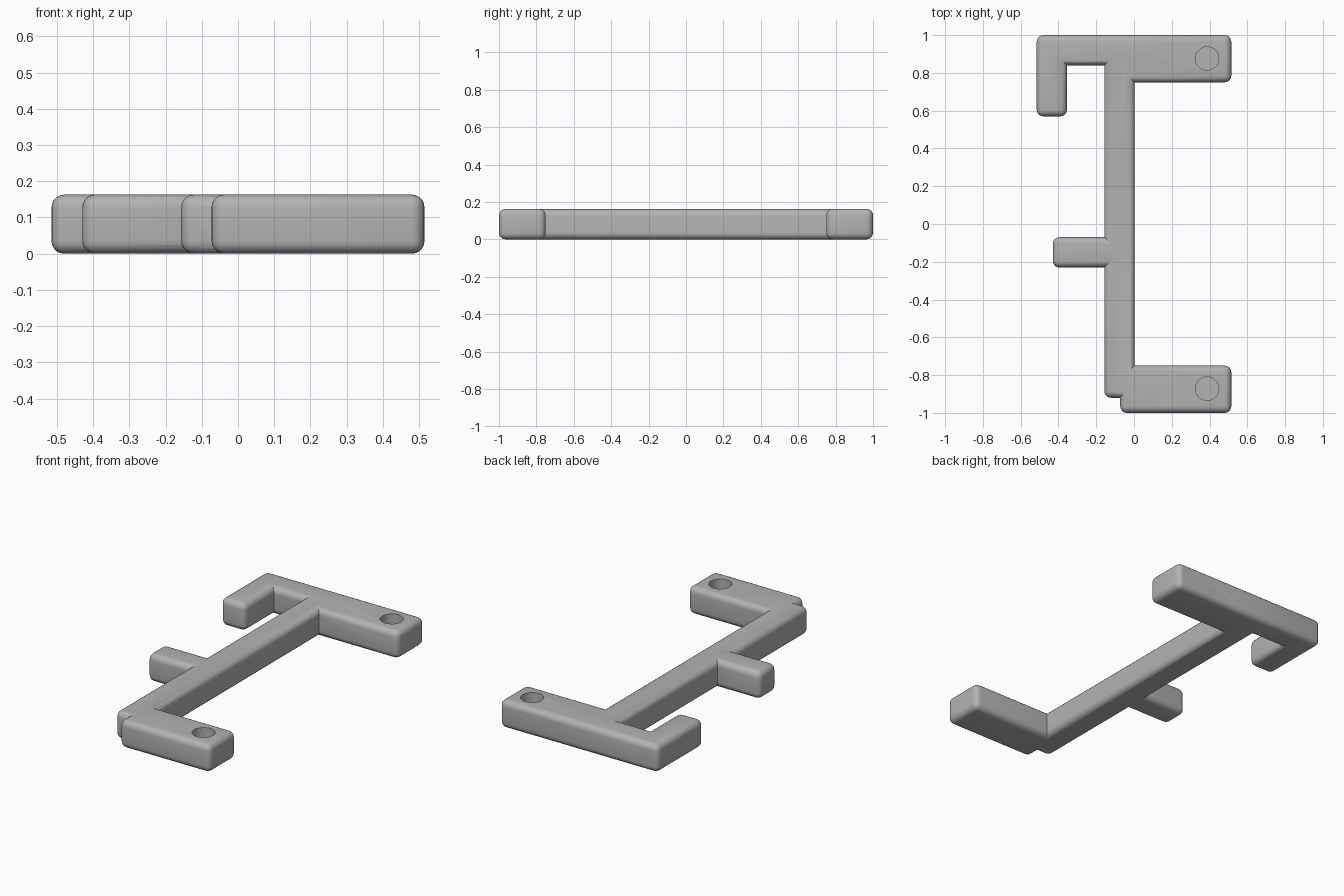
import bpy

if "Cube" in bpy.data.objects:
    bpy.data.objects.remove(bpy.data.objects["Cube"])

H = 0.163      # thickness of the bracket
R = 0.035      # edge rounding

grey = bpy.data.materials.new("plain grey")
grey.diffuse_color = (0.45, 0.45, 0.45, 1)
grey.use_nodes = True
grey.node_tree.nodes["Principled BSDF"].inputs["Base Color"].default_value = grey.diffuse_color


def apply_modifiers(obj):
    bpy.context.view_layer.objects.active = obj
    for m in list(obj.modifiers):
        bpy.ops.object.modifier_apply(modifier=m.name)


def rounded_bar(name, x0, x1, y0, y1):
    bpy.ops.mesh.primitive_cube_add(size=1, location=((x0 + x1) / 2, (y0 + y1) / 2, H / 2))
    obj = bpy.context.object
    obj.name = name
    obj.scale = (x1 - x0, y1 - y0, H)
    bpy.ops.object.transform_apply(location=True, rotation=False, scale=True)
    bev = obj.modifiers.new("round", 'BEVEL')
    bev.width, bev.segments = R, 5
    apply_modifiers(obj)
    obj.data.materials.append(grey)
    return obj


def boolean(target, other, operation):
    mod = target.modifiers.new(operation, 'BOOLEAN')
    mod.operation, mod.solver, mod.object = operation, 'EXACT', other
    apply_modifiers(target)
    bpy.data.objects.remove(other)


# long spine with every arm fused to it
bracket = rounded_bar("bracket", -0.157, 0.003, -0.92, 0.92)
arms = [
    rounded_bar("front_mount", -0.073, 0.515, -1.0, -0.75),
    rounded_bar("back_mount", -0.073, 0.515, 0.75, 1.0),
    rounded_bar("back_bar", -0.44, 0.15, 0.84, 1.0),
    rounded_bar("hook", -0.515, -0.355, 0.57, 1.0),
    rounded_bar("side_stub", -0.43, -0.077, -0.23, -0.07),
]
for arm in arms:
    boolean(bracket, arm, 'UNION')

# blind screw holes in the two mounts
for y in (-0.872, 0.876):
    bpy.ops.mesh.primitive_cylinder_add(vertices=32, radius=0.062, depth=0.2,
                                        location=(0.387, y, H - 0.1 + 0.1))
    hole = bpy.context.object
    hole.data.materials.append(grey)
    boolean(bracket, hole, 'DIFFERENCE')

bpy.ops.object.select_all(action='DESELECT')
bracket.select_set(True)
bpy.context.view_layer.objects.active = bracket
bpy.ops.object.shade_smooth_by_angle(angle=0.6)
